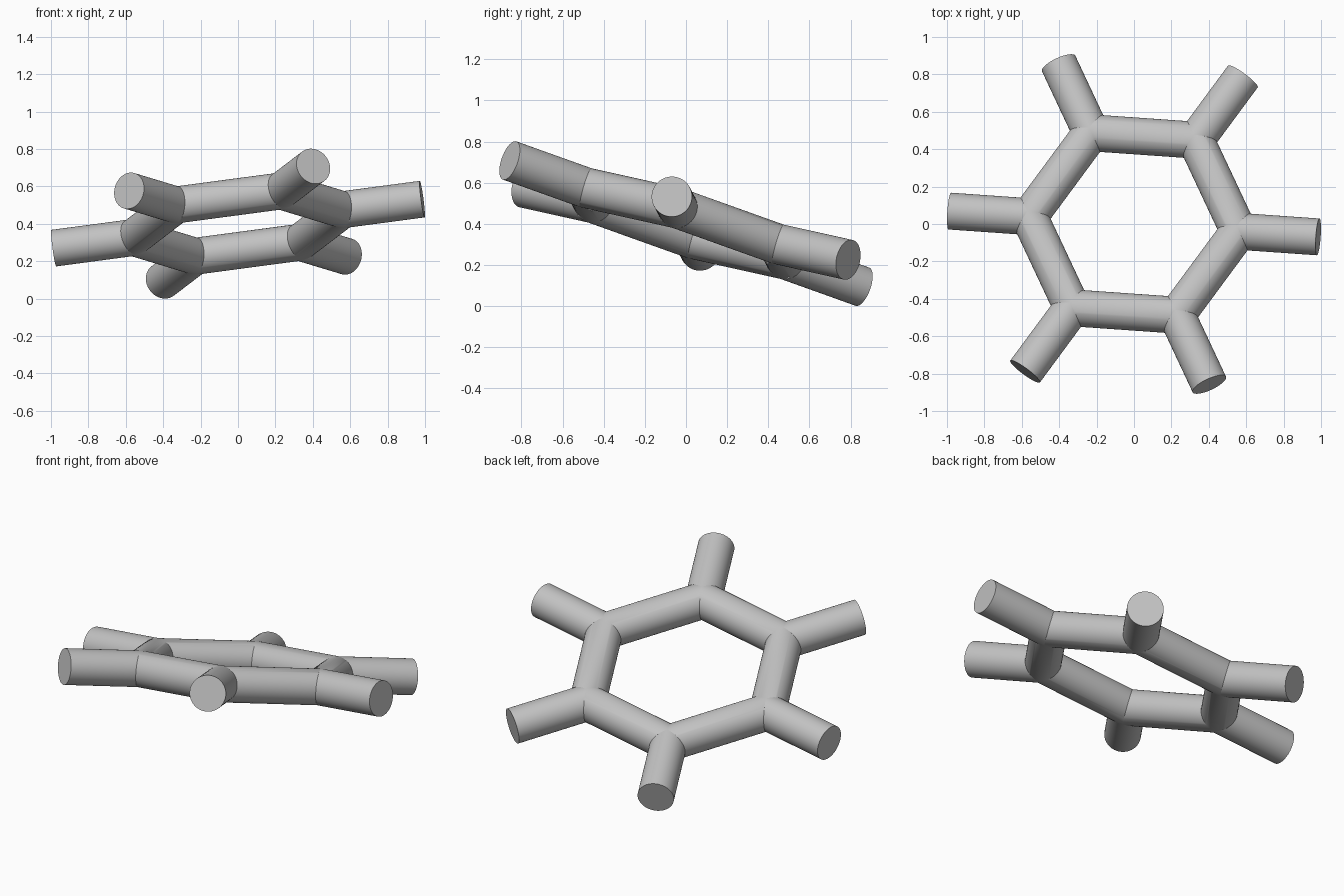
import bpy, bmesh, math
from mathutils import Matrix, Vector

cube = bpy.data.objects.get("Cube")
if cube:
    bpy.data.objects.remove(cube, do_unlink=True)

RING_R, TIP_R, TUBE_R = 0.566, 0.996, 0.0985
SIDES = 64

# Tilted plane of the wheel: u runs along one spoke, n is the plane normal
u = Vector((0.985, -0.069, 0.131)).normalized()
n = u.cross(Vector((0.58, 0.785, -0.175))).normalized()
v = n.cross(u)
tilt = Matrix((u, v, n)).transposed().to_4x4()
tilt.translation = (0, 0, 0.401)

grey = bpy.data.materials.new("light grey")
grey.use_nodes = True
colour = (0.54, 0.54, 0.54, 1)
grey.diffuse_color = colour
grey.node_tree.nodes["Principled BSDF"].inputs["Base Color"].default_value = colour


def finish(bm, name):
    bmesh.ops.recalc_face_normals(bm, faces=bm.faces)
    mesh = bpy.data.meshes.new(name)
    bm.to_mesh(mesh)
    bm.free()
    mesh.materials.append(grey)
    obj = bpy.data.objects.new(name, mesh)
    bpy.context.collection.objects.link(obj)
    obj.matrix_world = tilt
    bpy.ops.object.select_all(action='DESELECT')
    obj.select_set(True)
    bpy.context.view_layer.objects.active = obj
    bpy.ops.object.shade_smooth_by_angle(angle=math.radians(25))


# Hexagonal ring: round tubes meeting in mitred corners
bm = bmesh.new()
loops = []
for k in range(6):
    out = Vector((math.cos(k * math.pi / 3), math.sin(k * math.pi / 3), 0))
    loop = []
    for i in range(SIDES):
        t = 2 * math.pi * i / SIDES
        reach = RING_R + TUBE_R * math.cos(t) / math.cos(math.pi / 6)
        loop.append(bm.verts.new(out * reach + Vector((0, 0, TUBE_R * math.sin(t)))))
    loops.append(loop)
for k in range(6):
    a, b = loops[k], loops[(k + 1) % 6]
    for i in range(SIDES):
        j = (i + 1) % SIDES
        bm.faces.new((a[i], a[j], b[j], b[i]))
finish(bm, "hexagon_ring")

# Spokes: one straight rod outward from each corner
for k in range(6):
    bm = bmesh.new()
    place = (Matrix.Rotation(k * math.pi / 3, 4, 'Z')
             @ Matrix.Translation(((RING_R + TIP_R) / 2, 0, 0))
             @ Matrix.Rotation(math.pi / 2, 4, 'Y'))
    bmesh.ops.create_cone(bm, cap_ends=True, segments=SIDES, radius1=TUBE_R,
                          radius2=TUBE_R, depth=TIP_R - RING_R, matrix=place)
    finish(bm, f"spoke_{k + 1}")
